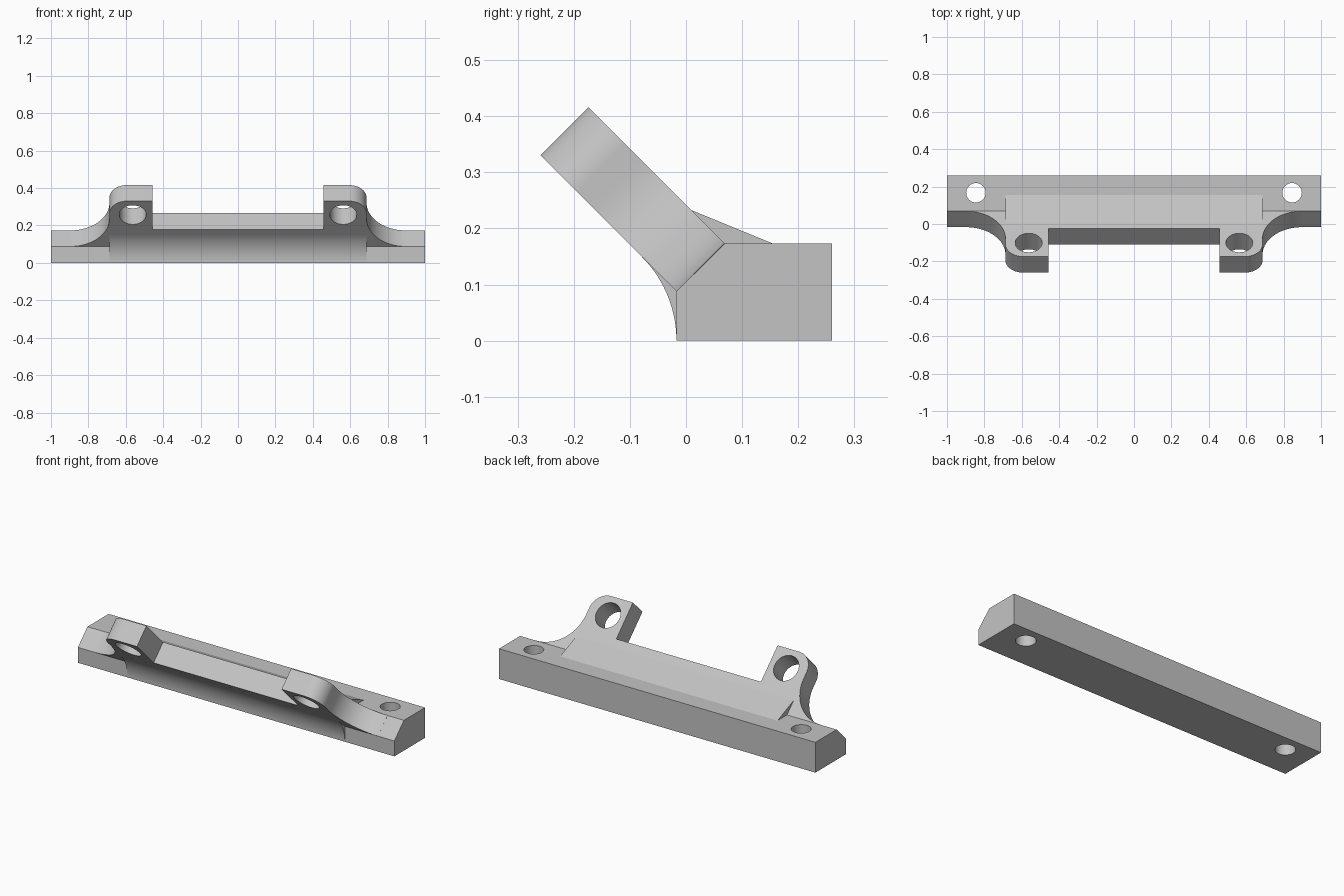
import bpy, bmesh
from math import sin, cos, pi, sqrt, radians
from mathutils import Matrix, Vector

cube = bpy.data.objects.get("Cube")
if cube:
    bpy.data.objects.remove(cube, do_unlink=True)

GREY = (0.55, 0.55, 0.55, 1)
mat = bpy.data.materials.new("plain grey")
mat.use_nodes = True
mat.diffuse_color = GREY
mat.node_tree.nodes["Principled BSDF"].inputs["Base Color"].default_value = GREY


def arc(cx, cy, r, start, end, n=20):
    angles = [radians(start + (end - start) * i / n) for i in range(n + 1)]
    return [(cx + r * cos(a), cy + r * sin(a)) for a in angles]


def prism(name, outline, frame, low, high):
    """Extrude a 2D outline along the local z of a frame."""
    bm = bmesh.new()
    face = bm.faces.new([bm.verts.new((u, v, low)) for u, v in outline])
    ext = bmesh.ops.extrude_face_region(bm, geom=[face])
    verts = [g for g in ext["geom"] if isinstance(g, bmesh.types.BMVert)]
    bmesh.ops.translate(bm, vec=(0, 0, high - low), verts=verts)
    bmesh.ops.recalc_face_normals(bm, faces=bm.faces)
    bm.transform(frame)
    mesh = bpy.data.meshes.new(name)
    bm.to_mesh(mesh)
    bm.free()
    mesh.materials.append(mat)
    obj = bpy.data.objects.new(name, mesh)
    bpy.context.collection.objects.link(obj)
    return obj


def drill(obj, cx, cy, r, frame):
    """Cut a mirrored pair of round holes along the frame's z."""
    for side in (-1, 1):
        cutter = prism("hole_cutter", arc(side * cx, cy, r, 0, 352.5, 47), frame, -0.5, 0.5)
        mod = obj.modifiers.new("hole", "BOOLEAN")
        mod.object, mod.operation, mod.solver = cutter, "DIFFERENCE", "EXACT"
        bpy.context.view_layer.objects.active = obj
        bpy.ops.object.modifier_apply(modifier=mod.name)
        bpy.data.objects.remove(cutter, do_unlink=True)


def frame_from(x, y, z, origin=(0, 0, 0)):
    m = Matrix((x, y, z)).transposed().to_4x4()
    m.translation = Vector(origin)
    return m


# Frames: profiles swept along x, and the plate leaning 45 degrees forward
h = sqrt(0.5)
SWEEP = frame_from((0, 1, 0), (0, 0, 1), (1, 0, 0))
LEAN = frame_from((1, 0, 0), (0, -h, h), (0, -h, -h), (0, -0.017, 0.088))

# Base bar with sloped front corner and two screw holes
base = prism("base_bar", [(-0.017, 0), (0.26, 0), (0.26, 0.173), (0.069, 0.173),
                          (-0.017, 0.088)], SWEEP, -1, 1)
drill(base, 0.845, 0.167, 0.052, Matrix())

# Leaning plate with flared feet and two lugs
half = [(0.457, 0.13), (0.457, 0.343)]
half += arc(0.594, 0.25, 0.093, 90, 0)
half += arc(0.897, 0.21, 0.21, 180, 270)
half += [(0.897, -0.02)]
plate = prism("lug_plate", half + [(-x, s) for x, s in reversed(half)], LEAN, -0.121, 0)
drill(plate, 0.563, 0.239, 0.072, LEAN)

# Curved fillet under the plate and flat gusset behind it
fillet = prism("front_fillet", arc(-0.229, 0, 0.212, 0, 45) + [(0.02, 0.11)],
               SWEEP, -0.687, 0.687)
gusset = prism("rear_gusset", [(0.009, 0.233), (0.155, 0.173), (0.1, 0.15), (0.04, 0.15)],
               SWEEP, -0.687, 0.687)

# Smooth the curved faces and keep the corners sharp
bpy.ops.object.select_all(action="DESELECT")
for obj in (base, plate, fillet, gusset):
    obj.select_set(True)
bpy.context.view_layer.objects.active = base
bpy.ops.object.shade_smooth_by_angle(angle=radians(30))
